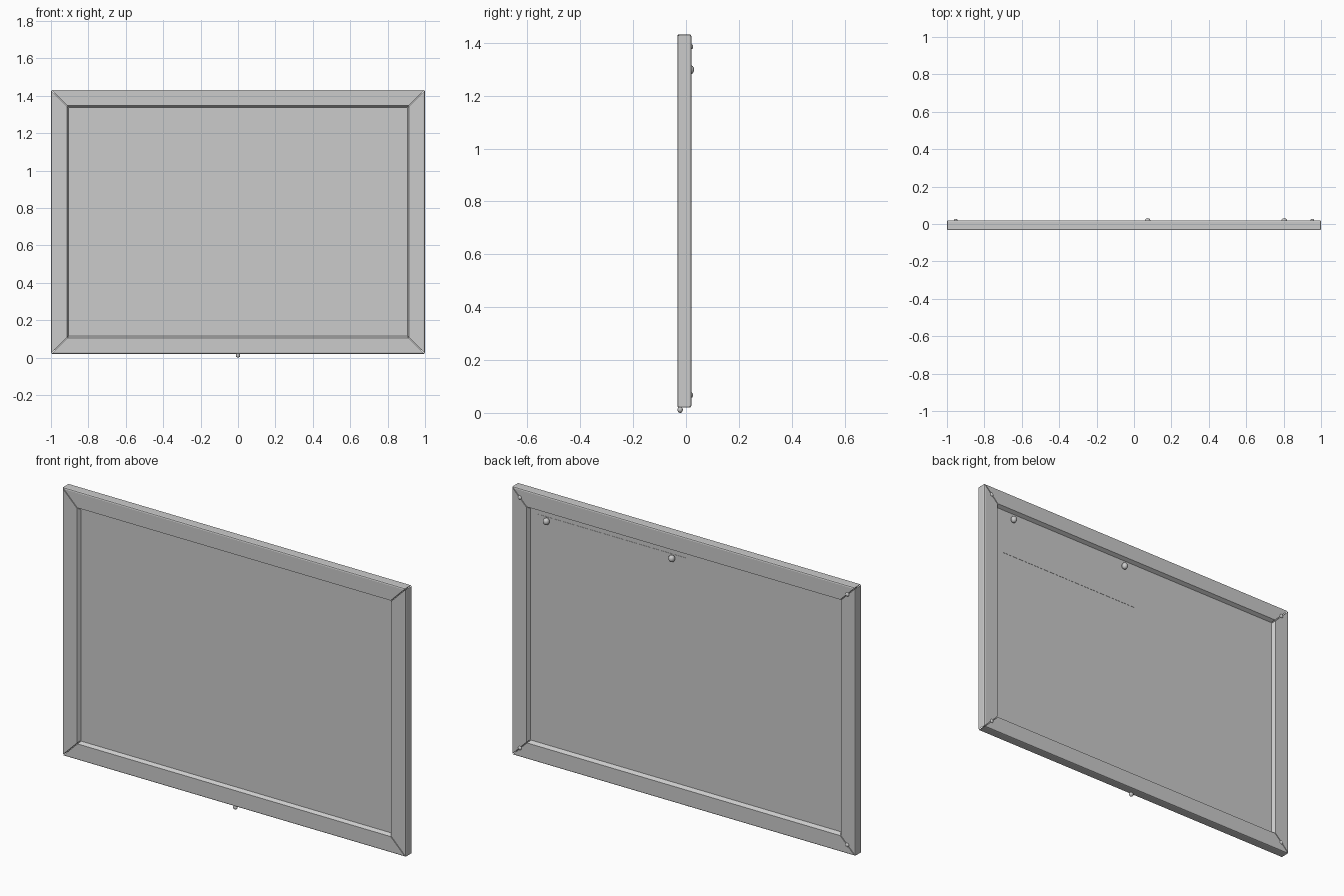
import bpy, bmesh, math
from mathutils import Vector

if "Cube" in bpy.data.objects:
    bpy.data.objects.remove(bpy.data.objects["Cube"])

# one flat colour
grey = bpy.data.materials.new("mid_grey")
grey.diffuse_color = (0.6, 0.6, 0.6, 1)
grey.use_nodes = True
grey.node_tree.nodes["Principled BSDF"].inputs["Base Color"].default_value = grey.diffuse_color

Z0, Z1 = 0.02, 1.432          # frame bottom and top
ZC, HZ = (Z0 + Z1) / 2, (Z1 - Z0) / 2
GAP = 0.003                   # half-open mitre joint


def finish(name, bm, smooth=False):
    bmesh.ops.recalc_face_normals(bm, faces=bm.faces)
    for f in bm.faces:
        f.smooth = smooth
    me = bpy.data.meshes.new(name)
    bm.to_mesh(me)
    bm.free()
    me.materials.append(grey)
    ob = bpy.data.objects.new(name, me)
    bpy.context.collection.objects.link(ob)
    return ob


def box(name, lo, hi):
    bm = bmesh.new()
    bmesh.ops.create_cube(bm, size=1)
    for v in bm.verts:
        v.co = Vector([lo[i] + (v.co[i] + 0.5) * (hi[i] - lo[i]) for i in range(3)])
    return finish(name, bm)


def ball(name, centre, radius):
    bm = bmesh.new()
    bmesh.ops.create_uvsphere(bm, u_segments=16, v_segments=10, radius=1)
    for v in bm.verts:
        v.co = Vector([centre[i] + v.co[i] * radius[i] for i in range(3)])
    return finish(name, bm, True)


# frame cross-section: (inset from outer edge, depth y)
profile = [(0, -0.026), (0.002, -0.031), (0.007, -0.033), (0.085, -0.033),
           (0.095, -0.015), (0.095, 0.0), (0.085, 0.02), (0.007, 0.02),
           (0.002, 0.018), (0, 0.013)]


def rail(name, vertical, sign):
    half, across = (HZ, 1.0) if vertical else (1.0, HZ)
    bm = bmesh.new()
    ends = []
    for s in (-1, 1):
        ring = []
        for d, y in profile:
            along, out = s * (half - d - GAP), sign * (across - d)
            x, z = (out, along) if vertical else (along, out)
            ring.append(bm.verts.new((x, y, ZC + z)))
        bm.faces.new(ring)
        ends.append(ring)
    n = len(profile)
    for i in range(n):
        j = (i + 1) % n
        bm.faces.new((ends[0][i], ends[0][j], ends[1][j], ends[1][i]))
    finish(name, bm)


# mitred frame rails
rail("frame_top", False, 1)
rail("frame_bottom", False, -1)
rail("frame_left", True, -1)
rail("frame_right", True, 1)

# recessed board, running under the frame
box("board_panel", (-0.98, -0.015, Z0 + 0.02), (0.98, 0.0, Z1 - 0.02))

# thin plate on the back with its two knobs
box("back_plate", (0.0, -0.002, 1.09), (0.86, 0.0012, 1.315))
for i, x in enumerate((0.073, 0.803)):
    ball(f"back_knob_{i + 1}", (x, 0.015, 1.298), (0.016, 0.016, 0.018))

# corner screws on the back of the frame
for sx in (-1, 1):
    for z in (0.067, 1.385):
        side = "left" if sx < 0 else "right"
        level = "top" if z > 1 else "bottom"
        ball(f"corner_screw_{level}_{side}", (sx * 0.953, 0.019, z), (0.010, 0.008, 0.010))

# small stud under the bottom rail
ball("bottom_stud", (0, -0.022, 0.012), (0.012, 0.010, 0.012))
